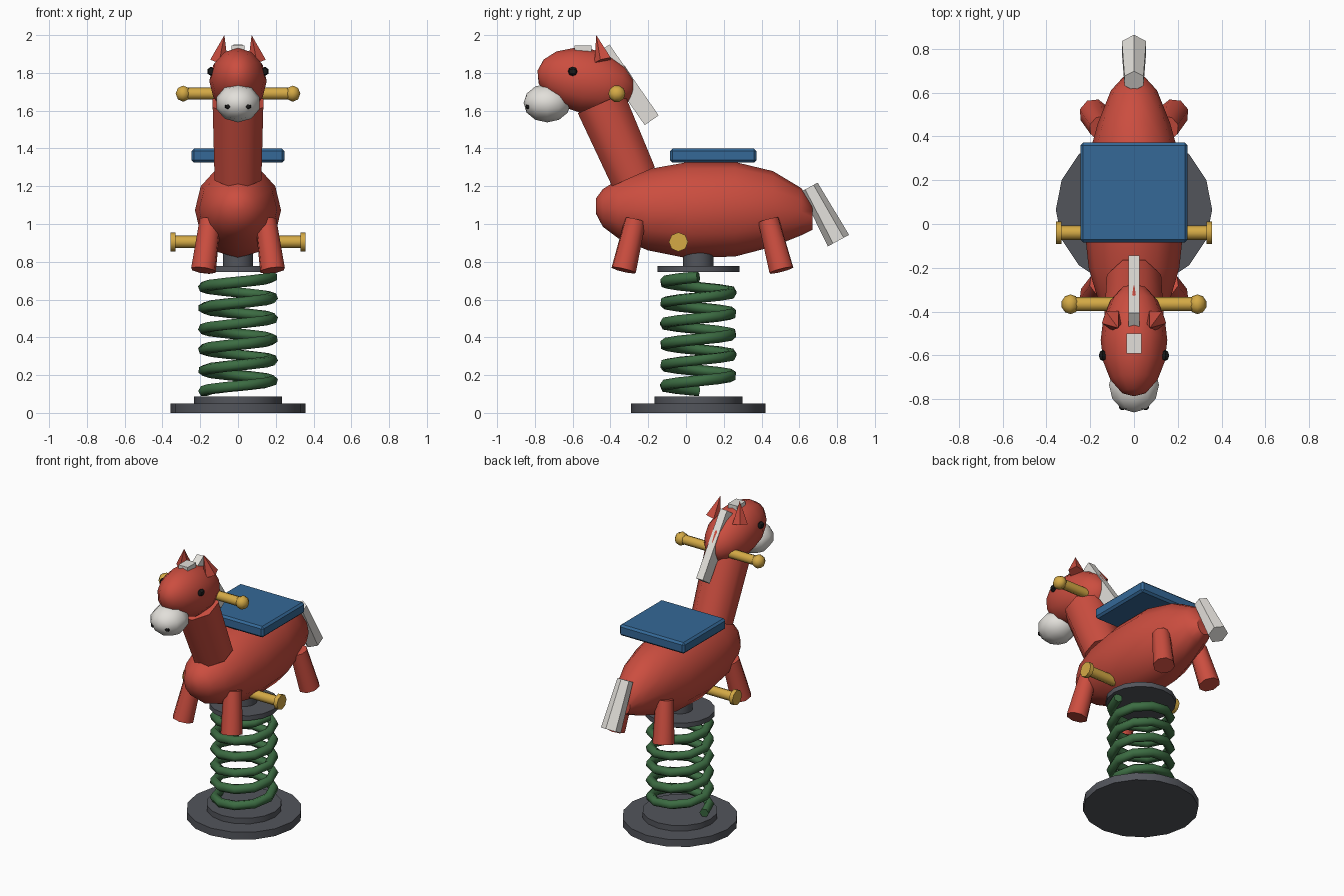
import bpy, math
from mathutils import Vector, Matrix

if "Cube" in bpy.data.objects:
    bpy.data.objects.remove(bpy.data.objects["Cube"])

def mat(name, rgb):
    m = bpy.data.materials.new(name)
    m.diffuse_color = (*rgb, 1)
    m.use_nodes = True
    m.node_tree.nodes["Principled BSDF"].inputs["Base Color"].default_value = m.diffuse_color
    return m

RED = mat("red", (0.60, 0.075, 0.05))
BLUE = mat("blue", (0.035, 0.14, 0.31))
GOLD = mat("gold", (0.66, 0.40, 0.06))
WHITE = mat("white", (0.76, 0.74, 0.70))
GREEN = mat("green", (0.045, 0.15, 0.055))
BLACK = mat("black", (0.01, 0.01, 0.01))
GREY = mat("dark_grey", (0.085, 0.09, 0.105))
CY = 0.065  # spring and base axis

def finish(name, m, angle=40):
    o = bpy.context.object
    o.name = name
    o.data.materials.append(m)
    if angle:
        bpy.ops.object.shade_smooth_by_angle(angle=math.radians(angle))
    return o

def rod(name, p, q, r1, r2, n, m, spin=0.0, angle=50):
    """Tapered cylinder from p to q."""
    p, q = Vector(p), Vector(q)
    d = q - p
    bpy.ops.mesh.primitive_cone_add(vertices=n, radius1=r1, radius2=r2, depth=d.length)
    o = finish(name, m, angle)
    rot = d.to_track_quat('Z', 'Y').to_matrix().to_4x4()
    o.matrix_world = Matrix.Translation((p + q) / 2) @ rot @ Matrix.Rotation(spin, 4, 'Z')
    return o

def ball(name, c, r, m, seg=12, rings=8, tilt=0.0, angle=40):
    """Ellipsoid with poles along y."""
    bpy.ops.mesh.primitive_uv_sphere_add(segments=seg, ring_count=rings, radius=1)
    o = finish(name, m, angle)
    o.data.transform(Matrix.Rotation(math.pi / 2, 4, 'X'))
    o.scale, o.location, o.rotation_euler = r, c, (tilt, 0, 0)
    return o

def box(name, c, size, m, tilt=0.0, bevel=0.0):
    bpy.ops.mesh.primitive_cube_add(size=1)
    o = finish(name, m, 0)
    o.data.transform(Matrix.Diagonal((*size, 1)))
    o.location, o.rotation_euler = c, (tilt, 0, 0)
    if bevel:
        b = o.modifiers.new("bevel", 'BEVEL')
        b.width, b.segments = bevel, 1
    return o

def loft(name, sections, n, m):
    """Elliptical rings (y, z, rx, rz) skinned along y."""
    verts, faces = [], []
    for y, z, rx, rz in sections:
        for i in range(n):
            a = 2 * math.pi * i / n
            verts.append((rx * math.cos(a), y, z + rz * math.sin(a)))
    for k in range(len(sections) - 1):
        for i in range(n):
            j = (i + 1) % n
            faces.append((k*n + i, k*n + n + i, k*n + n + j, k*n + j))
    faces.append(tuple(range(n)))
    faces.append(tuple(range((len(sections) - 1) * n, len(sections) * n))[::-1])
    me = bpy.data.meshes.new(name)
    me.from_pydata(verts, [], faces)
    o = bpy.data.objects.new(name, me)
    bpy.context.collection.objects.link(o)
    bpy.ops.object.select_all(action='DESELECT')
    o.select_set(True)
    bpy.context.view_layer.objects.active = o
    return finish(name, m, 40)

# Base plates, top plate and hub
for name, z0, z1, r in (("base_plate", 0, 0.05, 0.357), ("base_step", 0.05, 0.088, 0.233),
                        ("top_plate", 0.745, 0.777, 0.217), ("hub", 0.775, 0.90, 0.08)):
    rod(name, (0, CY, z0), (0, CY, z1), r, r, 16, GREY)

# Coil spring
cu = bpy.data.curves.new("spring", 'CURVE')
cu.dimensions = '3D'
cu.bevel_depth, cu.bevel_resolution, cu.use_fill_caps = 0.03, 1, True
turns, per = 5.5, 10
count = int(turns * per)
sp = cu.splines.new('POLY')
sp.points.add(count)
for i, p in enumerate(sp.points):
    a = math.pi + 2 * math.pi * i / per
    p.co = (0.182 * math.cos(a), CY + 0.182 * math.sin(a), 0.115 + 0.605 * i / count, 1)
cu.materials.append(GREEN)
bpy.context.collection.objects.link(bpy.data.objects.new("spring", cu))

# Body, neck, head and muzzle
loft("body", [(-0.477, 1.095, 0.04, 0.04), (-0.44, 1.085, 0.10, 0.10),
              (-0.36, 1.08, 0.16, 0.155), (-0.20, 1.075, 0.207, 0.215),
              (0.0, 1.073, 0.228, 0.253), (0.26, 1.078, 0.22, 0.25),
              (0.46, 1.08, 0.165, 0.20), (0.61, 1.065, 0.105, 0.125),
              (0.67, 1.035, 0.05, 0.065)], 12, RED)
rod("neck", (0, -0.278, 1.25), (0, -0.45, 1.64), 0.134, 0.145, 8, RED, math.pi / 8)
ball("head", (0, -0.53, 1.757), (0.152, 0.262, 0.17), RED, tilt=-0.21)
ball("muzzle", (0, -0.735, 1.64), (0.12, 0.125, 0.102), WHITE, 10, 6)

# Mane, forelock and tail
box("mane", (0, -0.312, 1.737), (0.05, 0.09, 0.457), WHITE, math.radians(34.8))
box("forelock", (0, -0.545, 1.91), (0.07, 0.09, 0.07), WHITE)
rod("tail", (0, 0.653, 1.195), (0, 0.807, 0.912), 0.05, 0.064, 6, WHITE)

# Seat
box("seat", (0, 0.144, 1.362), (0.49, 0.456, 0.075), BLUE, bevel=0.013)

# Paired parts
for s, side in ((1, "left"), (-1, "right")):
    rod(f"front_leg_{side}", (s*0.183, -0.33, 0.755), (s*0.147, -0.268, 1.02), 0.068, 0.058, 8, RED)
    rod(f"hind_leg_{side}", (s*0.183, 0.505, 0.755), (s*0.147, 0.437, 1.02), 0.068, 0.058, 8, RED)
    rod(f"ear_{side}", (s*0.10, -0.437, 1.865), (s*0.072, -0.475, 2.0), 0.05, 0, 5, RED, angle=0)
    ball(f"eye_{side}", (s*0.143, -0.60, 1.808), (0.02, 0.025, 0.025), BLACK, 6, 4)
    ball(f"nostril_{side}", (s*0.053, -0.836, 1.622), (0.018, 0.014, 0.014), BLACK, 6, 4)
    rod(f"handle_{side}", (s*0.05, -0.366, 1.69), (s*0.28, -0.366, 1.69), 0.032, 0.032, 8, GOLD)
    ball(f"handle_knob_{side}", (s*0.29, -0.366, 1.69), (0.042, 0.045, 0.045), GOLD, 8, 5)
    rod(f"footrest_{side}", (s*0.1, -0.04, 0.905), (s*0.335, -0.04, 0.905), 0.033, 0.033, 8, GOLD)
    rod(f"footrest_cap_{side}", (s*0.33, -0.04, 0.905), (s*0.357, -0.04, 0.905), 0.051, 0.051, 8, GOLD)
